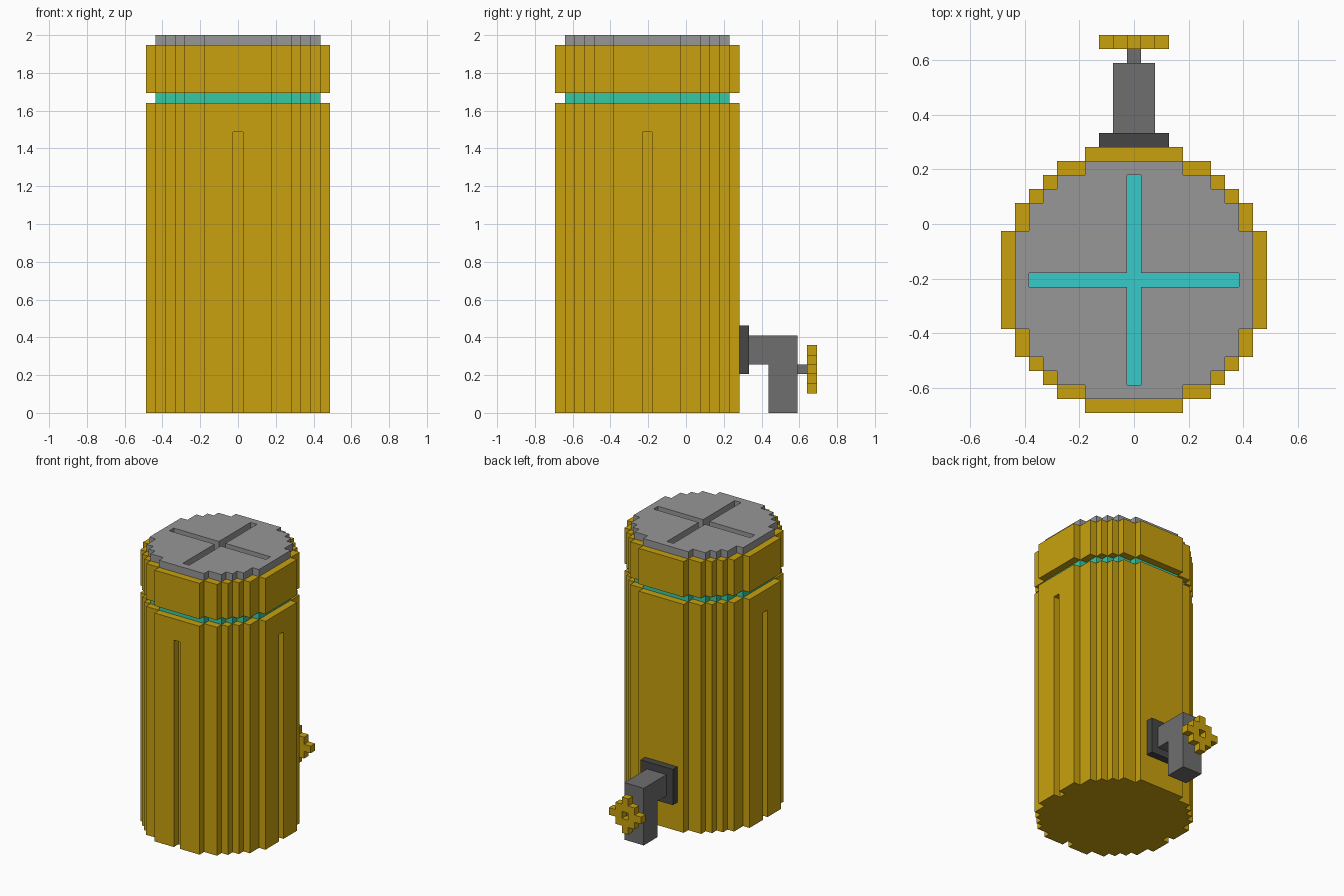
import bpy, bmesh

if "Cube" in bpy.data.objects:
    bpy.data.objects.remove(bpy.data.objects["Cube"])

U = 2 / 39          # one block
CY = -4             # tank centre in y, in blocks


def mat(name, rgb):
    m = bpy.data.materials.new(name)
    m.diffuse_color = (*rgb, 1)
    m.use_nodes = True
    m.node_tree.nodes["Principled BSDF"].inputs["Base Color"].default_value = m.diffuse_color
    return m


GOLD = mat("gold", (0.578, 0.356, 0.004))
GREY = mat("light grey", (0.310, 0.310, 0.310))
STEEL = mat("mid grey", (0.156, 0.156, 0.156))
DARK = mat("dark grey", (0.061, 0.061, 0.061))
TEAL = mat("teal", (0.038, 0.584, 0.376))
CYAN = mat("cyan", (0.038, 0.597, 0.597))


def prism(name, pts, a, b, m, axis="z"):
    """Extrude a 2D outline (block units) from a to b along an axis."""
    place = {"z": lambda p, h: (p[0], p[1], h),
             "x": lambda p, h: (h, p[0], p[1]),
             "y": lambda p, h: (p[0], h, p[1])}[axis]
    bm = bmesh.new()
    lo, hi = [[bm.verts.new([c * U for c in place(p, h)]) for p in pts] for h in (a, b)]
    n = len(pts)
    bm.faces.new(lo[::-1])
    bm.faces.new(hi)
    for i in range(n):
        j = (i + 1) % n
        bm.faces.new((lo[i], lo[j], hi[j], hi[i]))
    bmesh.ops.recalc_face_normals(bm, faces=bm.faces)
    me = bpy.data.meshes.new(name)
    bm.to_mesh(me)
    bm.free()
    me.materials.append(m)
    ob = bpy.data.objects.new(name, me)
    bpy.context.collection.objects.link(ob)
    return ob


def rect(x0, x1, y0, y1):
    return [(x0, y0), (x1, y0), (x1, y1), (x0, y1)]


def cut(target, cutter):
    mod = target.modifiers.new("cut", "BOOLEAN")
    mod.operation = "DIFFERENCE"
    mod.solver = "EXACT"
    mod.object = cutter
    cutter.hide_render = True
    cutter.hide_set(True)
    cutter.display_type = "WIRE"


def ring(quarter, cx=0, cy=0):
    """Mirror one quarter of a stepped outline into all four quadrants."""
    q1 = quarter
    q2 = [(-x, y) for x, y in reversed(q1)]
    full = q1 + q2 + [(-x, -y) for x, y in q1] + [(x, -y) for x, y in reversed(q1)]
    return [(x + cx, y + cy) for x, y in full]


# stepped round outlines
outer = ring([(9.5, 3.5), (8.5, 3.5), (8.5, 5.5), (7.5, 5.5), (7.5, 6.5), (6.5, 6.5),
              (6.5, 7.5), (5.5, 7.5), (5.5, 8.5), (3.5, 8.5), (3.5, 9.5)], 0, CY)
inner = ring([(8.5, 3.5), (7.5, 3.5), (7.5, 5.5), (6.5, 5.5), (6.5, 6.5), (5.5, 6.5),
              (5.5, 7.5), (3.5, 7.5), (3.5, 8.5)], 0, CY)
cross = ring([(7.5, .5), (.5, .5), (.5, 7.5)], 0, CY)

# tank body with three upright grooves
body = prism("tank_body", outer, 0, 32, GOLD)
cut(body, prism("groove_cutter_front", rect(-.5, .5, CY - 11, CY - 8.5), -2, 29, GOLD))
for side, s in (("right", 1), ("left", -1)):
    x0, x1 = sorted((8.5 * s, 11 * s))
    cut(body, prism("groove_cutter_" + side, rect(x0, x1, CY - .5, CY + .5), -2, 29, GOLD))

# recessed band, lid rim, cap with cross slot
prism("neck_band", inner, 32, 33, TEAL)
lid = prism("lid_rim", outer, 33, 38, GOLD)
cut(lid, prism("lid_cutter", inner, 37, 41, GOLD))
cap = prism("lid_cap", inner, 37, 39, GREY)
cut(cap, prism("cross_cutter", cross, 35, 41, GREY))
prism("cross_inlay", cross, 36.95, 37.05, CYAN)

# tap: flange, bent spout, stem
prism("tap_flange", rect(-2.5, 2.5, 4, 9), 5.5, 6.5, DARK, "y")
prism("tap_spout", [(6.5, 5), (8.5, 5), (8.5, 0), (11.5, 0), (11.5, 8), (6.5, 8)],
      -1.5, 1.5, STEEL, "x")
prism("tap_stem", rect(-.5, .5, 4, 5), 11.5, 12.5, STEEL, "y")

# tap wheel with four prongs and a centre hole
wheel = [(x, z + 4.5) for x, z in
         ring([(2.5, .5), (1.5, .5), (1.5, 1.5), (.5, 1.5), (.5, 2.5)])]
handle = prism("tap_wheel", wheel, 12.5, 13.5, GOLD, "y")
cut(handle, prism("wheel_hole_cutter", rect(-.5, .5, 4, 5), 12, 14, GOLD, "y"))
